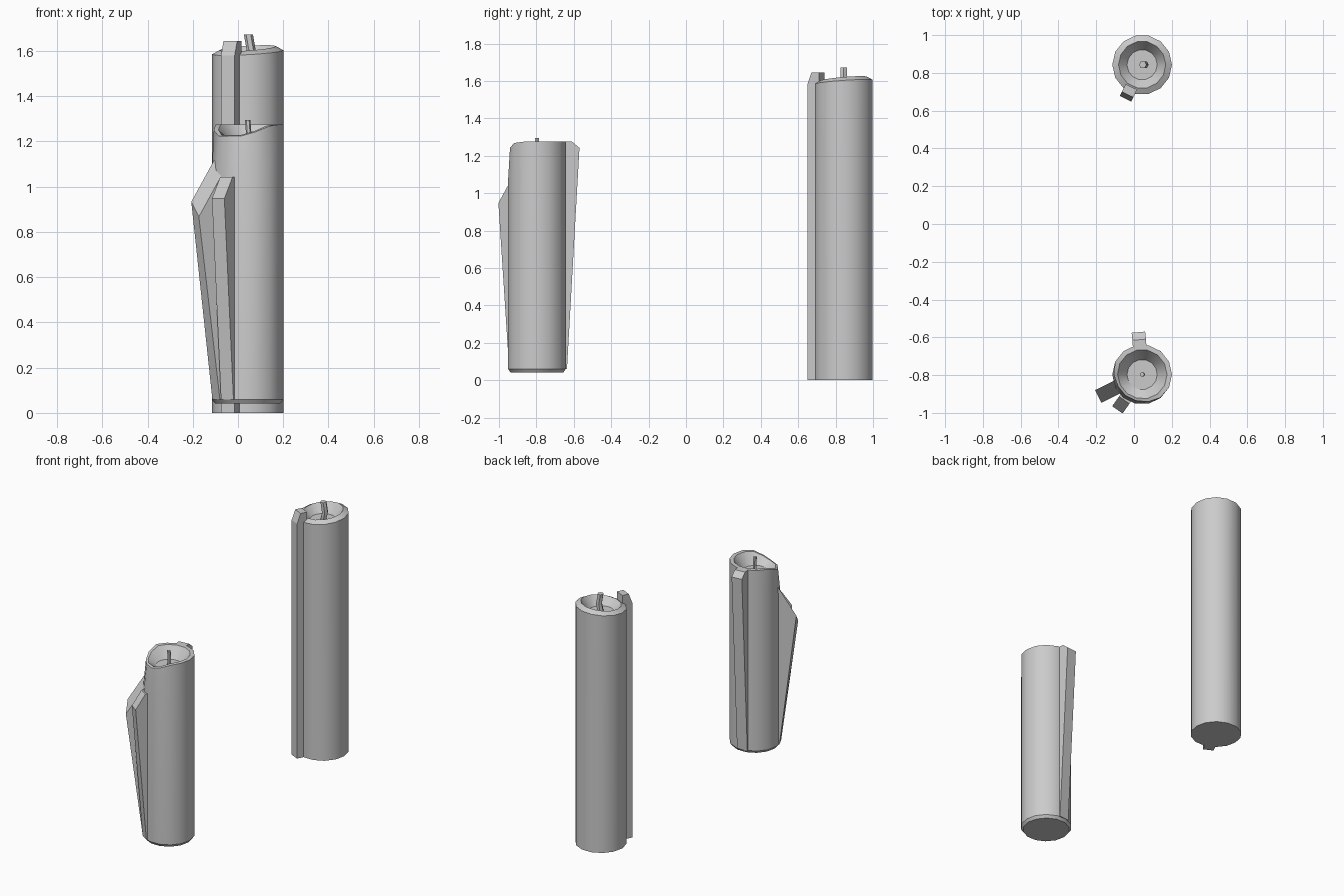
import bpy, bmesh
from math import sin, cos, radians, pi
from mathutils import Vector

if "Cube" in bpy.data.objects:
    bpy.data.objects.remove(bpy.data.objects["Cube"])

SIDES = 14
TALL = (0.043, 0.843)
SHORT = (0.043, -0.797)


def finish(name, bm, smooth=True):
    bmesh.ops.recalc_face_normals(bm, faces=bm.faces)
    me = bpy.data.meshes.new(name)
    bm.to_mesh(me)
    bm.free()
    ob = bpy.data.objects.new(name, me)
    bpy.context.collection.objects.link(ob)
    if smooth:
        bpy.ops.object.select_all(action='DESELECT')
        ob.select_set(True)
        bpy.context.view_layer.objects.active = ob
        bpy.ops.object.shade_smooth_by_angle(angle=radians(30))
    return ob


def loft(name, rings, smooth=True):
    """Skin a list of equal-length point rings and cap both ends."""
    bm = bmesh.new()
    vs = [[bm.verts.new(p) for p in ring] for ring in rings]
    n = len(vs[0])
    for a, b in zip(vs, vs[1:]):
        for i in range(n):
            j = (i + 1) % n
            bm.faces.new((a[i], a[j], b[j], b[i]))
    bm.faces.new(vs[0][::-1])
    bm.faces.new(vs[-1])
    return finish(name, bm, smooth)


def ring(centre, fn, sides=SIDES):
    """Ring of points; fn(angle) gives (radius, height)."""
    pts = []
    for i in range(sides):
        a = 2 * pi * i / sides
        r, z = fn(a)
        pts.append((centre[0] + r * cos(a), centre[1] + r * sin(a), z))
    return pts


def drip(name, centre, angle, width, profile, skew=0.0):
    """Extrude a (radius, height) profile sideways into a wax run."""
    a = radians(angle)
    out, side = Vector((cos(a), sin(a), 0)), Vector((-sin(a), cos(a), 0))
    base = Vector((centre[0], centre[1], 0))
    rings = []
    for s in (-1, 1):
        rings.append([base + out * r + side * s * width / 2
                      + Vector((0, 0, z - s * skew * (z > 0.5)))
                      for r, z in profile])
    return loft(name, rings, smooth=False)


def wick(name, centre, radius, path):
    """Thin six-sided wick along (x offset, height) points."""
    return loft(name, [ring((centre[0] + dx, centre[1]), lambda a, z=z: (radius, z), 6)
                       for dx, z in path])


# Tall candle: gently uneven rim around a melted bowl
def wave(a):
    return 0.014 * cos(a - radians(50))


loft("tall_candle", [
    ring(TALL, lambda a: (0.158, 0)),
    ring(TALL, lambda a: (0.158, 1.594 + wave(a))),
    ring(TALL, lambda a: (0.125, 1.612 + wave(a))),
    ring(TALL, lambda a: (0.080, 1.555)),
])
wick("tall_wick", TALL, 0.02, [(0, 1.54), (0.015, 1.605), (0.003, 1.673)])
drip("tall_drip", TALL, 244, 0.067,
     [(0.13, 0), (0.2, 0), (0.2, 1.58), (0.175, 1.645), (0.13, 1.645)])


# Short candle: rim slumps inward and down at the front left
def slump(a):
    d = abs((a - radians(235) + pi) % (2 * pi) - pi) / radians(80)
    return min(1, 1.6 * (1 - d)) if d < 1 else 0


loft("short_candle", [
    ring(SHORT, lambda a: (0.145, 0.042)),
    ring(SHORT, lambda a: (0.158, 0.06)),
    ring(SHORT, lambda a: (0.158, 1.11 - 0.06 * slump(a))),
    ring(SHORT, lambda a: (0.158 - 0.016 * slump(a), 1.275 - 0.052 * slump(a))),
    ring(SHORT, lambda a: (0.132 - 0.004 * slump(a), 1.275 - 0.046 * slump(a))),
    ring(SHORT, lambda a: (0.080, 1.2)),
])
wick("short_wick", SHORT, 0.012, [(0, 1.18), (0.004, 1.24), (0, 1.295)])

# Tapered wax runs on the short candle
drip("short_drip_left", SHORT, 206.5, 0.075,
     [(0.13, 0.06), (0.156, 0.06), (0.26, 0.9), (0.15, 1.08), (0.13, 1.09)], 0.033)
drip("short_drip_front", SHORT, 235, 0.067,
     [(0.13, 0.06), (0.158, 0.06), (0.228, 0.947), (0.165, 1.042), (0.13, 1.042)])
drip("short_drip_back", SHORT, 95, 0.072,
     [(0.13, 0.06), (0.158, 0.06), (0.225, 1.242), (0.185, 1.275), (0.14, 1.275)])
